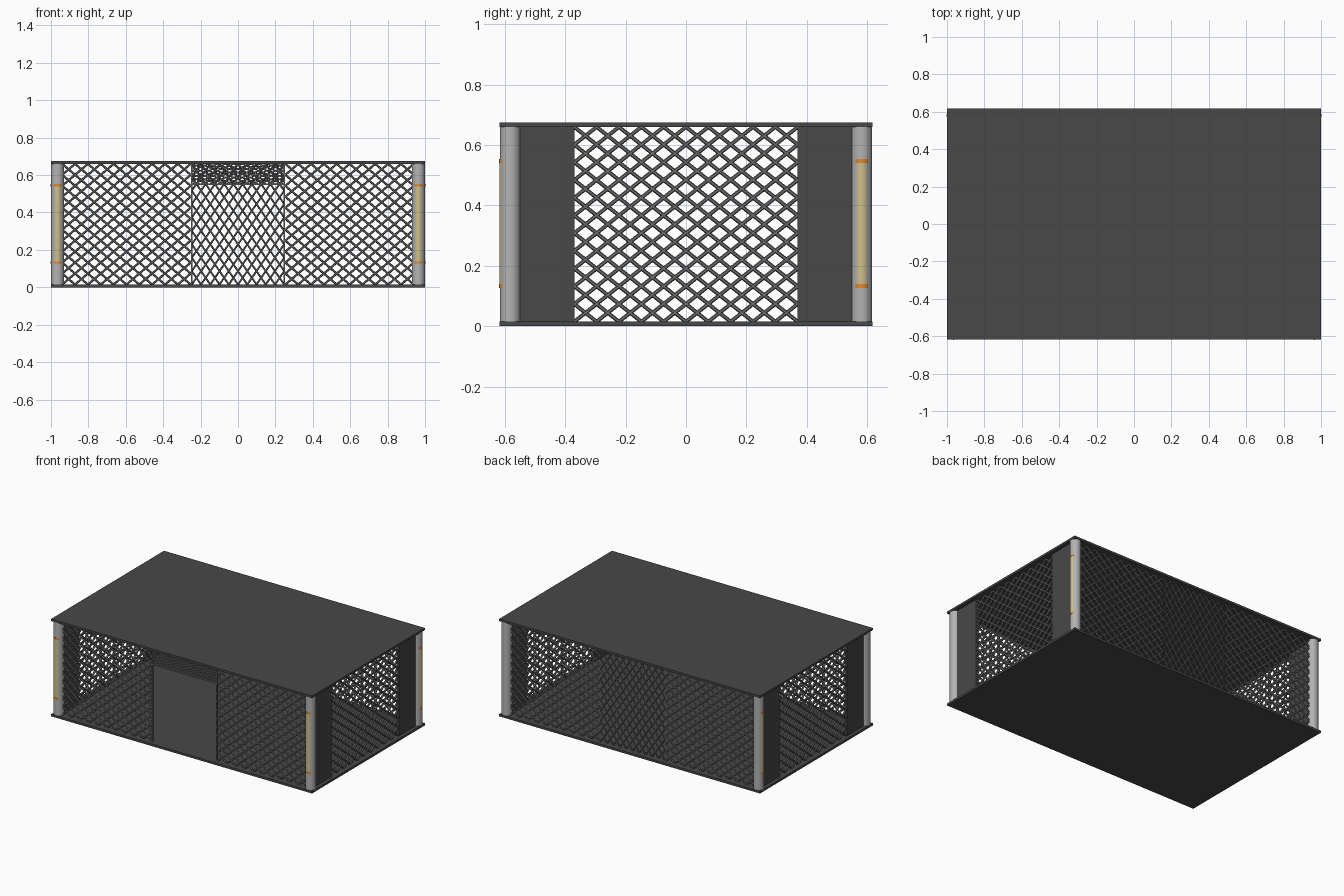
import bpy, bmesh, math
from mathutils import Vector, Matrix

if "Cube" in bpy.data.objects:
    bpy.data.objects.remove(bpy.data.objects["Cube"])


def material(name, rgb):
    m = bpy.data.materials.new(name)
    m.diffuse_color = (*rgb, 1)
    m.use_nodes = True
    m.node_tree.nodes["Principled BSDF"].inputs["Base Color"].default_value = m.diffuse_color
    return m


DARK = material("dark_metal", (0.065, 0.065, 0.065))
WIRE = material("wire", (0.16, 0.16, 0.16))
STEEL = material("steel", (0.45, 0.45, 0.45))
CREAM = material("cream", (0.62, 0.52, 0.26))
ORANGE = material("orange", (0.75, 0.25, 0.03))


def finish(name, bm, mat, smooth=False):
    me = bpy.data.meshes.new(name)
    bm.to_mesh(me)
    bm.free()
    me.materials.append(mat)
    ob = bpy.data.objects.new(name, me)
    bpy.context.collection.objects.link(ob)
    if smooth:
        bpy.ops.object.select_all(action='DESELECT')
        ob.select_set(True)
        bpy.context.view_layer.objects.active = ob
        bpy.ops.object.shade_smooth_by_angle(angle=math.radians(40))
    return ob


def box(name, x0, x1, y0, y1, z0, z1, mat):
    bm = bmesh.new()
    c = Vector(((x0 + x1) / 2, (y0 + y1) / 2, (z0 + z1) / 2))
    s = (x1 - x0, y1 - y0, z1 - z0)
    bmesh.ops.create_cube(bm, size=1, matrix=Matrix.Translation(c) @ Matrix.Diagonal((*s, 1)))
    finish(name, bm, mat)


def cylinder(name, x, y, z0, z1, r, mat, sides=32):
    bm = bmesh.new()
    bmesh.ops.create_cone(bm, cap_ends=True, segments=sides, radius1=r, radius2=r,
                          depth=z1 - z0, matrix=Matrix.Translation((x, y, (z0 + z1) / 2)))
    finish(name, bm, mat, True)


def lattice(name, u0, u1, z0, z1, nu, nz, r, place):
    """Diamond wire mesh; place(u, z) maps the panel into space."""
    bm = bmesh.new()
    for flip in (False, True):
        for k in range(-nz + 1, nu):
            ends = []
            a0, b0 = max(k, 0), max(-k, 0)
            n = min(nu - a0, nz - b0)
            for a, b in ((a0, b0), (a0 + n, b0 + n)):
                a = nu - a if flip else a
                ends.append(Vector(place(u0 + (u1 - u0) * a / nu, z0 + (z1 - z0) * b / nz)))
            d = ends[1] - ends[0]
            mat = Matrix.Translation((ends[0] + ends[1]) / 2) @ d.to_track_quat('Z', 'Y').to_matrix().to_4x4()
            bmesh.ops.create_cone(bm, cap_ends=True, segments=6, radius1=r, radius2=r,
                                  depth=d.length, matrix=mat)
    finish(name, bm, WIRE)


W, D, H, T = 1.0, 0.618, 0.675, 0.015
PX, PY = 0.965, 0.582
Z0, Z1 = T, H - T

# floor and roof plates
box("floor_plate", -W, W, -D, D, 0, T, DARK)
box("roof_plate", -W, W, -D, D, H - T, H, DARK)

# corner posts with light strips: front ones face forward, back ones face sideways
for sx, side in ((-1, "left"), (1, "right")):
    for sy, end in ((-1, "front"), (1, "back")):
        tag = f"{end}_{side}"
        x, y = sx * PX, sy * PY
        cylinder(f"{tag}_post", x, y, Z0, Z1, 0.034, STEEL)
        lx, ly = (x, y - 0.0105) if sy < 0 else (x + sx * 0.0105, y)
        cylinder(f"{tag}_light", lx, ly, 0.138, 0.54, 0.025, CREAM)
        for z, lvl in ((0.126, "lower"), (0.54, "upper")):
            cylinder(f"{tag}_{lvl}_light_cap", lx, ly, z, z + 0.013, 0.0265, ORANGE)

# side walls: solid panels at both ends, mesh between
for sx, side in ((-1, "left"), (1, "right")):
    x = sx * PX
    for sy, end in ((-1, "front"), (1, "back")):
        ya, yb = sorted((sy * 0.37, sy * 0.56))
        box(f"{side}_{end}_side_panel", x - 0.01, x + 0.01, ya, yb, Z0, Z1, DARK)
    lattice(f"{side}_side_mesh", -0.37, 0.37, Z0, Z1, 10, 11, 0.0065, lambda u, z: (x, u, z))

# front and back walls: outer mesh panels
for sy, end in ((-1, "front"), (1, "back")):
    y = sy * PY
    for sx, side in ((-1, "left"), (1, "right")):
        lattice(f"{end}_{side}_mesh", sx * 0.253, sx * 0.94, Z0, Z1, 10, 11, 0.006,
                lambda u, z: (u, y, z))

# back centre mesh, and the short mesh above the front doorway
lattice("back_centre_mesh", -0.247, 0.247, Z0, Z1, 10, 9, 0.005, lambda u, z: (u, PY, z))
lattice("door_header_mesh", -0.245, 0.245, 0.55, Z1, 11, 6, 0.004, lambda u, z: (u, -PY, z))

# doorway trim
for sx, side in ((-1, "left"), (1, "right")):
    c = sx * 0.246
    box(f"door_{side}_trim", c - 0.004, c + 0.004, -PY - 0.006, -PY + 0.006, Z0, Z1, WIRE)
box("door_top_trim", -0.242, 0.242, -PY - 0.006, -PY + 0.006, 0.546, 0.554, WIRE)
